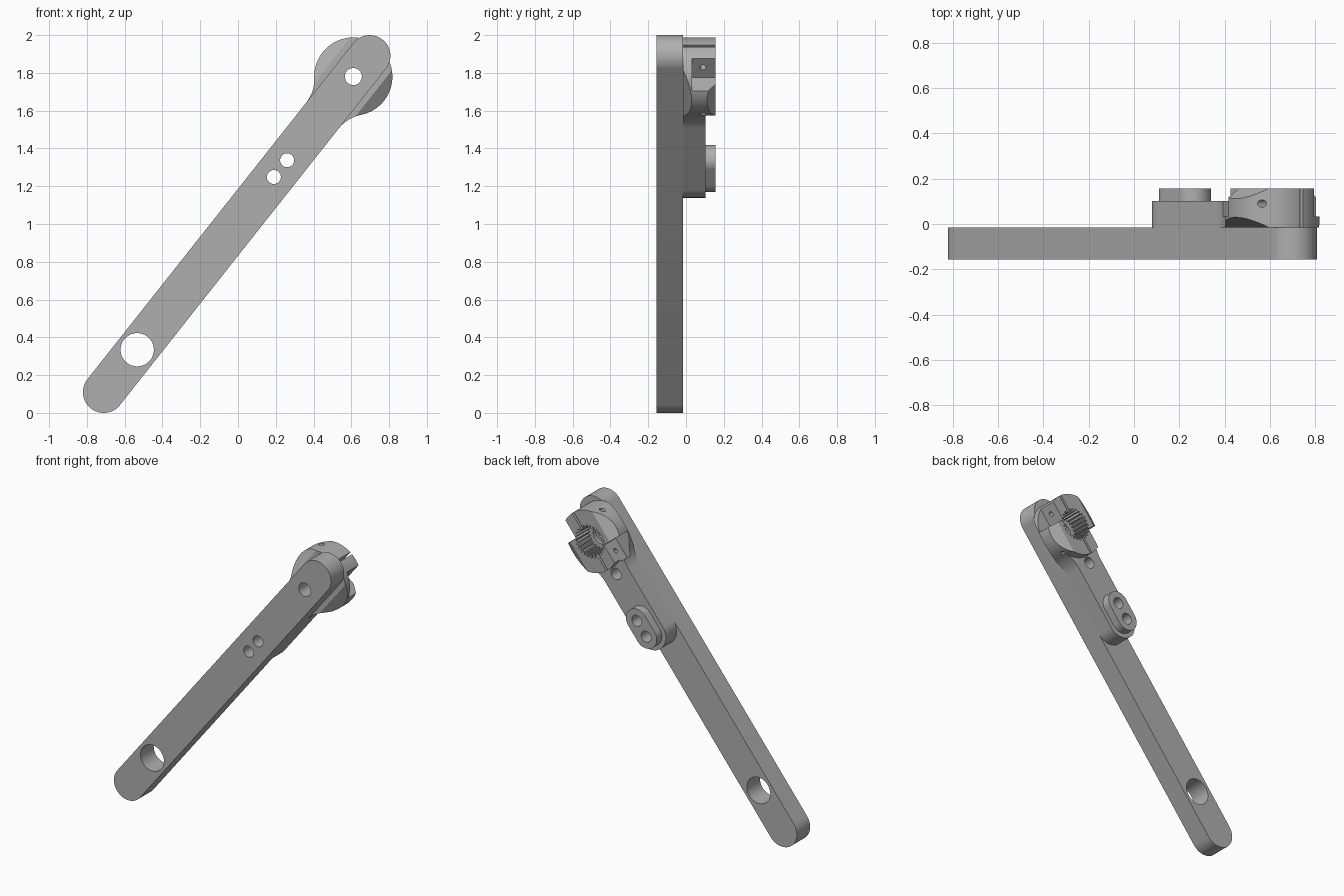
import bpy, bmesh, math
from mathutils import Vector

if "Cube" in bpy.data.objects:
    bpy.data.objects.remove(bpy.data.objects["Cube"])

# Local frame: a runs along the bar, b across it, y is depth; origin is the hub centre
P0, P1 = Vector((-0.711, 0, 0.11)), Vector((0.697, 0, 1.89))
D = (P1 - P0).normalized()
N = Vector((-D.z, 0, D.x))
HUB = P0 + D * 2.13
A0, A1 = -2.13, (P1 - HUB).dot(D)
W, R = 0.11, 0.207
BACK, FRONT, FACE, PLATE = 0.157, -0.157, -0.015, 0.102
SCREWS = (-0.678, -0.565)

grey = bpy.data.materials.new("metal grey")
grey.diffuse_color = (0.43, 0.43, 0.43, 1)
grey.use_nodes = True
grey.node_tree.nodes["Principled BSDF"].inputs["Base Color"].default_value = grey.diffuse_color


def loc(a, b, y):
    return HUB + D * a + N * b + Vector((0, y, 0))


def prism(name, pts, vec):
    """Extrude a closed local profile along a local vector."""
    bm = bmesh.new()
    face = bm.faces.new([bm.verts.new(loc(*p)) for p in pts])
    new = bmesh.ops.extrude_face_region(bm, geom=[face])["geom"]
    move = loc(*vec) - HUB
    bmesh.ops.translate(bm, vec=move, verts=[v for v in new if isinstance(v, bmesh.types.BMVert)])
    bmesh.ops.recalc_face_normals(bm, faces=bm.faces)
    me = bpy.data.meshes.new(name)
    bm.to_mesh(me)
    bm.free()
    me.materials.append(grey)
    ob = bpy.data.objects.new(name, me)
    bpy.context.collection.objects.link(ob)
    return ob


def slab(name, pts, y0, y1):
    return prism(name, [(a, b, y0) for a, b in pts], (0, 0, y1 - y0))


def arc(ca, cb, r, d0, d1, n):
    return [(ca + r * math.cos(math.radians(d0 + (d1 - d0) * i / n)),
             cb + r * math.sin(math.radians(d0 + (d1 - d0) * i / n))) for i in range(n + 1)]


def circle(a, r, n=48):
    return arc(a, 0, r, 0, 360, n)[:-1]


def capsule(a0, a1, r):
    return arc(a0, 0, r, 90, 270, 32) + arc(a1, 0, r, -90, 90, 32)


def box(a0, a1, b0, b1):
    return [(a0, b0), (a1, b0), (a1, b1), (a0, b1)]


def cut(ob, cutters):
    for c in cutters:
        c.hide_render = True
        m = ob.modifiers.new("cut", "BOOLEAN")
        m.operation, m.solver, m.object = "DIFFERENCE", "EXACT", c
        bpy.context.view_layer.objects.active = ob
        bpy.ops.object.modifier_apply(modifier=m.name)


# Main parts
bar = slab("arm_bar", capsule(A0, A1, W), FRONT, FACE)
boss = slab("screw_boss", capsule(*SCREWS, 0.08), PLATE, BACK)
hub = slab("clamp_hub", circle(0, R, 96), FACE, BACK)

# Raised plate with concave fillets running into the hub
F = 0.2
fb = W + F
fa = -math.sqrt((R + F) ** 2 - fb ** 2)
ang = math.degrees(math.atan2(fb, -fa))
outline = (arc(SCREWS[0], 0, W, 90, 270, 32) + arc(fa, -fb, F, 90, ang, 12)
           + arc(0, 0, R, 180 + ang, 180 - ang, 32)[1:-1] + arc(fa, fb, F, -ang, -90, 12))
plate = slab("raised_plate", outline, FACE, PLATE)

# Hole cutters
screw_holes = [slab("screw_hole", circle(a, 0.037), -0.3, 0.3) for a in SCREWS]
pivot = slab("pivot_hole", circle(0, 0.045), -0.3, 0.3)
big = slab("big_hole", circle(A0 + 0.286, 0.088, 64), -0.3, 0.3)
blind = slab("blind_hole", circle(-0.253, 0.038), -0.08, 0.3)

# Splined bore and its stepped floor
teeth, spline = 25, []
for i in range(teeth):
    for f, r in ((0.0, 0.092), (0.3, 0.092), (0.5, 0.108), (0.8, 0.108)):
        t = 2 * math.pi * (i + f) / teeth
        spline.append((r * math.cos(t), r * math.sin(t)))
bore = slab("spline_bore", spline, 0.03, 0.3)
step = slab("bore_step", circle(0, 0.065), 0.005, 0.3)

# Clamp slit, screw pockets, clamp screw holes and edge bevels, twice by half turn
slit = slab("clamp_slit", box(-0.3, 0.3, -0.008, 0.008), -0.1, 0.3)
pockets, clamp_holes, bevels = [], [], []
for s in (1, -1):
    pockets.append(slab("pocket", box(s * 0.06, s * 0.2, -s * 0.085, -s * 0.3), 0.032, 0.3))
    ring = [(s * 0.129 + da, -0.3, 0.09 + dy) for da, dy in arc(0, 0, 0.016, 0, 360, 24)[:-1]]
    clamp_holes.append(prism("clamp_hole", ring, (0, 0.6, 0)))
    for y, k in ((FACE, 1), (BACK, -1)):
        # triangle in the b-y plane, sloping outward from the hub face
        tri = [(-0.3, s * (0.14 - 0.067), y - k * 0.045),
               (-0.3, s * (0.14 + 0.134), y - k * 0.045),
               (-0.3, s * (0.14 + 0.134), y + k * 0.09)]
        bevels.append(prism("edge_bevel", tri, (0.6, 0, 0)))

cut(bar, screw_holes + [pivot, big, blind])
cut(boss, screw_holes)
cut(plate, screw_holes + [blind, pockets[1], bevels[0], bevels[2]])
cut(hub, [bore, step, pivot, slit] + pockets + clamp_holes + bevels)

for c in screw_holes + [pivot, big, blind, bore, step, slit] + pockets + clamp_holes + bevels:
    bpy.data.objects.remove(c)

# Smooth the round walls, keep the edges sharp
for ob in (bar, boss, plate, hub):
    bpy.ops.object.select_all(action="DESELECT")
    ob.select_set(True)
    bpy.context.view_layer.objects.active = ob
    bpy.ops.object.shade_smooth_by_angle(angle=math.radians(25))
